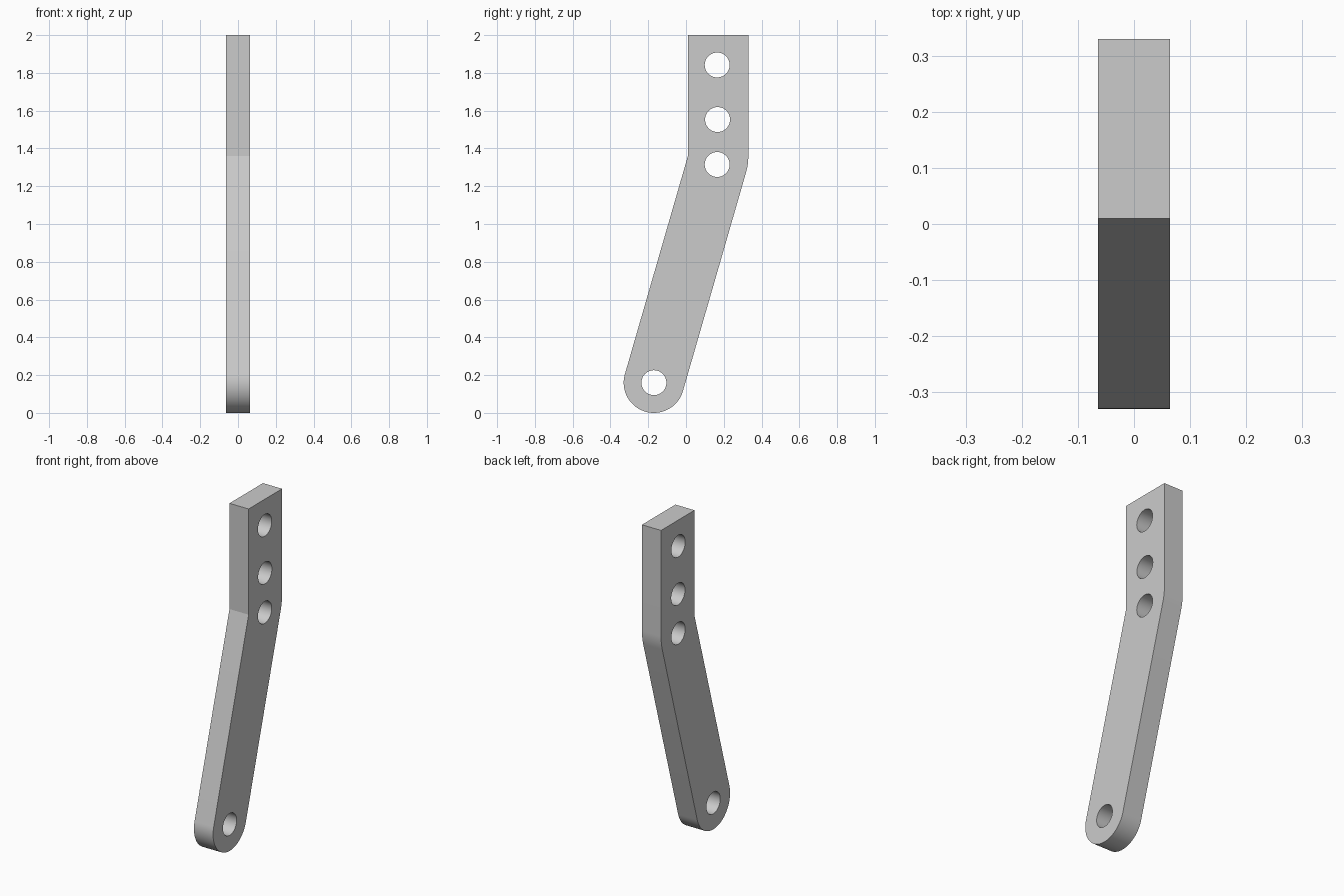
import bpy, bmesh
from math import radians, sin, cos, asin, atan2, degrees, hypot, pi

cube = bpy.data.objects.get("Cube")
if cube:
    bpy.data.objects.remove(cube, do_unlink=True)

# Main dimensions (side profile in y, z)
HALF_THICK = 0.064
WIDTH, RADIUS, HOLE = 0.32, 0.16, 0.066
FRONT_Y, BACK_Y, TOP, BEND_Z = 0.01, 0.33, 2.0, 1.36
EYE = (-0.17, 0.16)
HOLES = [EYE, (0.165, 1.315), (0.167, 1.553), (0.165, 1.842)]


def arc(centre, radius, start, end, steps):
    """Points on an arc, angles in degrees."""
    angles = [radians(start + (end - start) * i / steps) for i in range(steps + 1)]
    return [(centre[0] + radius * cos(a), centre[1] + radius * sin(a)) for a in angles]


# Lean of the lower arm, tangent to the rounded end
dy, dz = FRONT_Y - EYE[0], BEND_Z - EYE[1]
lean = degrees(atan2(dy, dz) + asin(RADIUS / hypot(dy, dz)))

# Outline: square top, inner corner, rounded end, curved outer bend
outline = [(BACK_Y, TOP), (FRONT_Y, TOP), (FRONT_Y, BEND_Z)]
outline += arc(EYE, RADIUS, 180 - lean, 360 - lean, 40)
outline += arc((FRONT_Y, BEND_Z), WIDTH, -lean, 0, 10)
loops = [outline] + [arc(c, HOLE, 0, 360, 48)[:-1] for c in HOLES]

# Filled profile with holes, extruded to the plate thickness
curve = bpy.data.curves.new("bent_link_arm", "CURVE")
curve.dimensions = "2D"
curve.fill_mode = "BOTH"
curve.extrude = HALF_THICK
for loop in loops:
    spline = curve.splines.new("POLY")
    spline.points.add(len(loop) - 1)
    for point, (y, z) in zip(spline.points, loop):
        point.co = (y, z, 0, 1)
    spline.use_cyclic_u = True

arm = bpy.data.objects.new("bent_link_arm", curve)
bpy.context.collection.objects.link(arm)
arm.rotation_euler = (pi / 2, 0, pi / 2)
bpy.ops.object.select_all(action="DESELECT")
arm.select_set(True)
bpy.context.view_layer.objects.active = arm
bpy.ops.object.convert(target="MESH")
bpy.ops.object.transform_apply(location=False, rotation=True, scale=False)

# Weld the caps to the rim
bm = bmesh.new()
bm.from_mesh(arm.data)
bmesh.ops.remove_doubles(bm, verts=bm.verts, dist=0.0005)
bmesh.ops.recalc_face_normals(bm, faces=bm.faces)
bm.to_mesh(arm.data)
bm.free()
bpy.ops.object.shade_smooth_by_angle(angle=radians(12))

# Plain grey metal
grey = bpy.data.materials.new("plain_grey")
grey.use_nodes = True
colour = (0.6, 0.6, 0.6, 1)
grey.diffuse_color = colour
grey.node_tree.nodes["Principled BSDF"].inputs["Base Color"].default_value = colour
arm.data.materials.clear()
arm.data.materials.append(grey)
